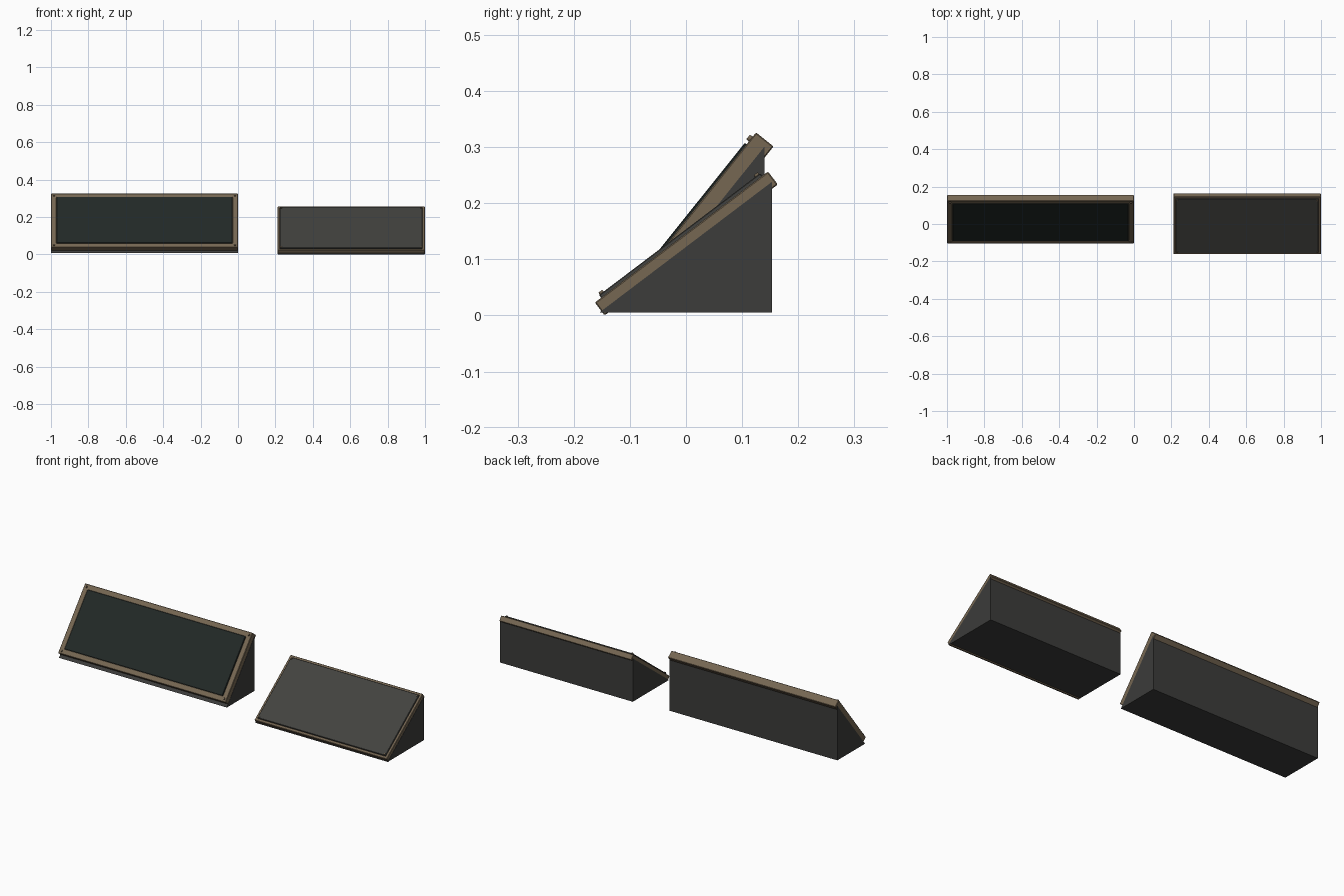
import bpy, bmesh, math
from mathutils import Matrix, Vector

if "Cube" in bpy.data.objects:
    bpy.data.objects.remove(bpy.data.objects["Cube"])


def material(name, r, g, b):
    m = bpy.data.materials.new(name)
    m.diffuse_color = (r, g, b, 1)
    m.use_nodes = True
    m.node_tree.nodes["Principled BSDF"].inputs["Base Color"].default_value = m.diffuse_color
    return m


BRONZE = material("bronze", 0.18, 0.135, 0.085)
CASE = material("charcoal", 0.045, 0.045, 0.043)
GLASS = material("dark_glass", 0.016, 0.022, 0.020)
PANEL = material("grey_panel", 0.055, 0.055, 0.050)


def finish(bm, name, mat, matrix=Matrix(), bevel=0.0):
    bmesh.ops.recalc_face_normals(bm, faces=bm.faces)
    me = bpy.data.meshes.new(name)
    bm.to_mesh(me)
    bm.free()
    me.materials.append(mat)
    ob = bpy.data.objects.new(name, me)
    ob.matrix_world = matrix
    bpy.context.collection.objects.link(ob)
    if bevel:
        b = ob.modifiers.new("edge", 'BEVEL')
        b.width, b.segments = bevel, 1
    return ob


def box(bm, lo, hi):
    lo, hi = Vector(lo), Vector(hi)
    mat = Matrix.Translation((lo + hi) / 2) @ Matrix.Diagonal((*(hi - lo), 1))
    return bmesh.ops.create_cube(bm, size=1, matrix=mat)


# wedge case: side profile in (y, z), extruded along x
def wedge(name, x0, x1, profile):
    bm = bmesh.new()
    f = bm.faces.new([bm.verts.new((x0, y, z)) for y, z in profile])
    r = bmesh.ops.extrude_face_region(bm, geom=[f])
    vs = [v for v in r["geom"] if isinstance(v, bmesh.types.BMVert)]
    bmesh.ops.translate(bm, verts=vs, vec=(x1 - x0, 0, 0))
    finish(bm, name, CASE)


# tilted tray frame: slab whose front face is recessed inside a rim
def frame(name, mtx, x0, x1, length, thick, rim, depth):
    bm = bmesh.new()
    box(bm, (x0, 0, 0), (x1, length, thick))
    bm.faces.ensure_lookup_table()
    top = max(bm.faces, key=lambda f: f.calc_center_median().z)
    bmesh.ops.inset_region(bm, faces=[top], thickness=rim, use_even_offset=True)
    r = bmesh.ops.extrude_face_region(bm, geom=[top])
    vs = [v for v in r["geom"] if isinstance(v, bmesh.types.BMVert)]
    bmesh.ops.translate(bm, verts=vs, vec=(0, 0, -depth))
    bmesh.ops.delete(bm, geom=[top], context='FACES')
    finish(bm, name, BRONZE, mtx, 0.002)


def plate(name, mat, mtx, lo, hi):
    bm = bmesh.new()
    box(bm, lo, hi)
    finish(bm, name, mat, mtx, 0.0015)


# four corner screws
def screws(name, mtx, xs, ts, z0, z1, radius):
    bm = bmesh.new()
    for x in xs:
        for t in ts:
            bmesh.ops.create_cone(bm, cap_ends=True, segments=12, radius1=radius,
                                  radius2=radius * 0.8, depth=z1 - z0,
                                  matrix=Matrix.Translation((x, t, (z0 + z1) / 2)))
    finish(bm, name, BRONZE, mtx)


def tilt(y, z, degrees):
    return Matrix.Translation((0, y, z)) @ Matrix.Rotation(math.radians(degrees), 4, 'X')


# left unit: steep framed screen
left = tilt(-0.074, 0.014, 51.3)
wedge("screen_case", -1.0, 0.0, [(-0.095, 0.008), (0.14, 0.008), (0.14, 0.301)])
frame("screen_frame", left, -0.999, -0.001, 0.368, 0.04, 0.028, 0.01)
plate("screen_glass", GLASS, left, (-0.97, 0.027, 0.029), (-0.03, 0.341, 0.044))
screws("screen_screws", left, (-0.984, -0.016), (0.015, 0.353), 0.038, 0.046, 0.006)

# right unit: shallow, almost fully covered panel
right = tilt(-0.145, 0.0, 37.1)
wedge("panel_case", 0.21, 1.0, [(-0.154, 0.005), (0.153, 0.005), (0.153, 0.238),
                                (-0.154, 0.0055)])
frame("panel_frame", right, 0.211, 0.999, 0.387, 0.029, 0.014, 0.01)
plate("control_panel", PANEL, right, (0.224, 0.014, 0.018), (0.986, 0.374, 0.035))
screws("panel_screws", right, (0.231, 0.979), (0.02, 0.367), 0.033, 0.039, 0.005)
